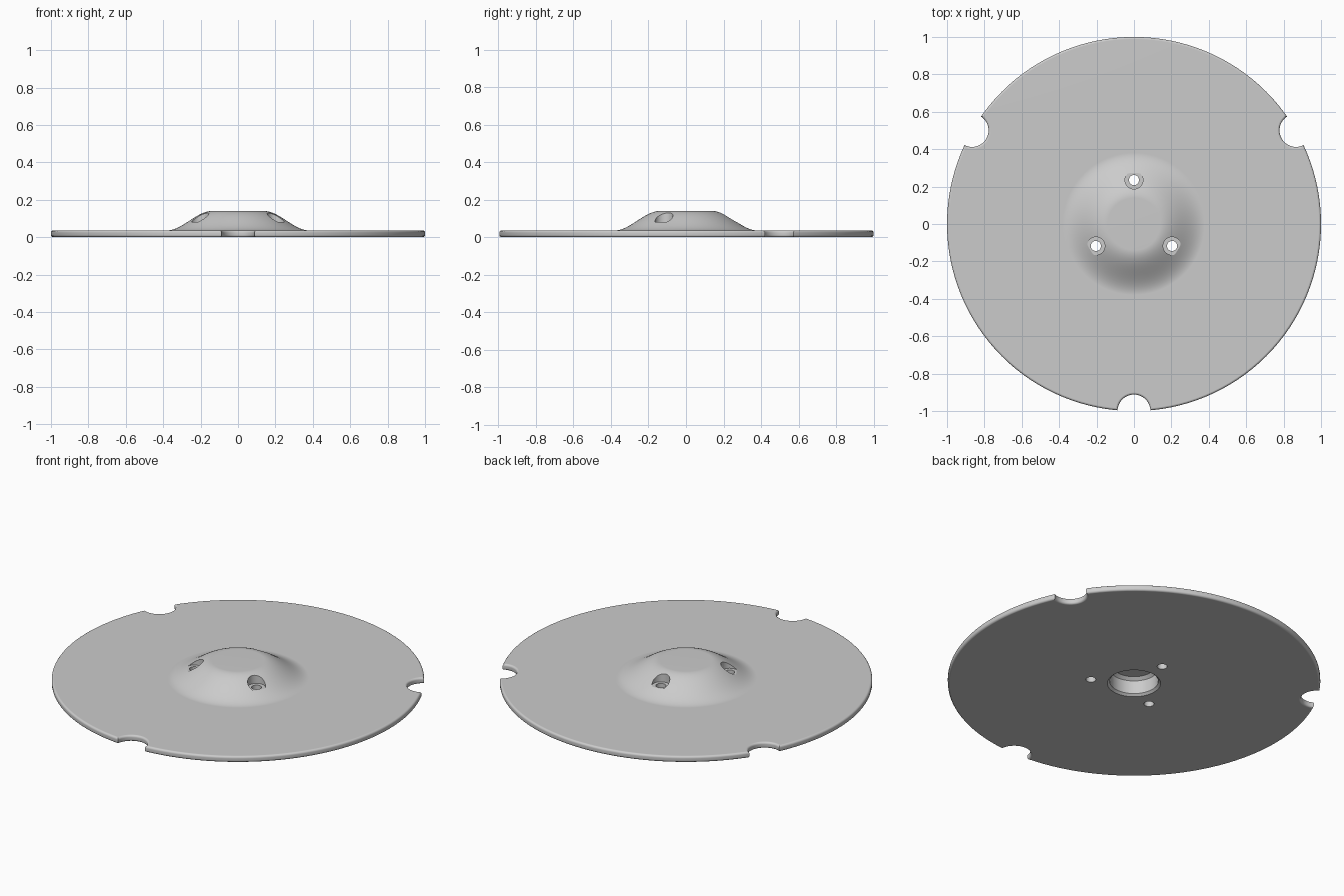
import bpy, bmesh, math
from mathutils import Matrix

if "Cube" in bpy.data.objects:
    bpy.data.objects.remove(bpy.data.objects["Cube"], do_unlink=True)

THICK, ROUND = 0.036, 0.012
HUB_TOP, HUB_IN, HUB_OUT = 0.14, 0.14, 0.38

grey = bpy.data.materials.new("plain grey")
grey.use_nodes = True
colour = (0.6, 0.6, 0.6, 1)
grey.diffuse_color = colour
grey.node_tree.nodes["Principled BSDF"].inputs["Base Color"].default_value = colour


def lathe(name, profile, segments, centre=(0, 0)):
    """Closed solid turned from (radius, height) points, bottom to top."""
    bm = bmesh.new()
    rings = []
    for r, z in profile:
        if r == 0:
            rings.append([bm.verts.new((0, 0, z))] * segments)
        else:
            rings.append([bm.verts.new((r * math.cos(a), r * math.sin(a), z))
                          for a in (math.tau * i / segments for i in range(segments))])
    for low, high in zip(rings, rings[1:]):
        for i in range(segments):
            j = (i + 1) % segments
            bm.faces.new(dict.fromkeys((low[i], low[j], high[j], high[i])))
    bmesh.ops.recalc_face_normals(bm, faces=bm.faces)
    bm.transform(Matrix.Translation((*centre, 0)))
    mesh = bpy.data.meshes.new(name)
    bm.to_mesh(mesh)
    bm.free()
    mesh.materials.append(grey)
    obj = bpy.data.objects.new(name, mesh)
    bpy.context.collection.objects.link(obj)
    return obj


def around(radius, degrees):
    a = math.radians(degrees)
    return radius * math.cos(a), radius * math.sin(a)


def quarter(cx, cz, start, steps=4):
    """Quarter-round arc points."""
    return [(cx + ROUND * math.cos(a), cz + ROUND * math.sin(a))
            for a in (math.radians(start + 90 * i / steps) for i in range(steps + 1))]


# Hub flank: a smooth S between the disc and the flat crown
flank = []
for i in range(17):
    t = i / 16
    s = t * t * (3 - 2 * t)
    flank.append((HUB_OUT + (HUB_IN - HUB_OUT) * t, THICK + (HUB_TOP - THICK) * s))

# Underside socket, rounded rim and hub in one turned profile
socket = [(0, 0.106), (0.112, 0.106), (0.13, 0.09), (0.13, 0.012), (0.143, 0)]
rim = quarter(1 - ROUND, ROUND, -90) + quarter(1 - ROUND, THICK - ROUND, 0)
disc = lathe("disc_with_hub", socket + rim + flank + [(0, HUB_TOP)], 128)

cutters = []
# Edge notches with rounded lips
lip_low = [(0.088 + 2 * ROUND - r, z) for r, z in quarter(0.088, ROUND, -90)]
lip_low = [(0.1 - ROUND * math.sin(a), ROUND - ROUND * math.cos(a))
           for a in (math.radians(22.5 * i) for i in range(5))]
lip_high = [(r, THICK - z) for r, z in reversed(lip_low)]
spool = [(0, -0.05), (0.1, -0.05)] + lip_low + lip_high + [(0.1, 0.1), (0, 0.1)]
for k in range(3):
    cutters.append(lathe("notch_cutter", spool, 48, around(1, 30 + 120 * k)))

# Screw holes with flat counterbores in the hub flank
stepped = [(0, -0.05), (0.027, -0.05), (0.027, 0.08), (0.048, 0.08), (0.048, 0.2), (0, 0.2)]
for k in range(3):
    cutters.append(lathe("screw_hole_cutter", stepped, 32, around(0.235, 90 + 120 * k)))

# Cut everything out of the disc
bpy.context.view_layer.objects.active = disc
for cutter in cutters:
    cutter.hide_render = True
    mod = disc.modifiers.new("cut", 'BOOLEAN')
    mod.operation, mod.solver, mod.object = 'DIFFERENCE', 'EXACT', cutter
    bpy.ops.object.modifier_apply(modifier=mod.name)
    bpy.data.objects.remove(cutter, do_unlink=True)

# Smooth turned surfaces, crisp edges
bpy.ops.object.select_all(action='DESELECT')
disc.select_set(True)
bpy.ops.object.shade_smooth_by_angle(angle=math.radians(30))
weighted = disc.modifiers.new("even_shading", 'WEIGHTED_NORMAL')
weighted.keep_sharp = True
